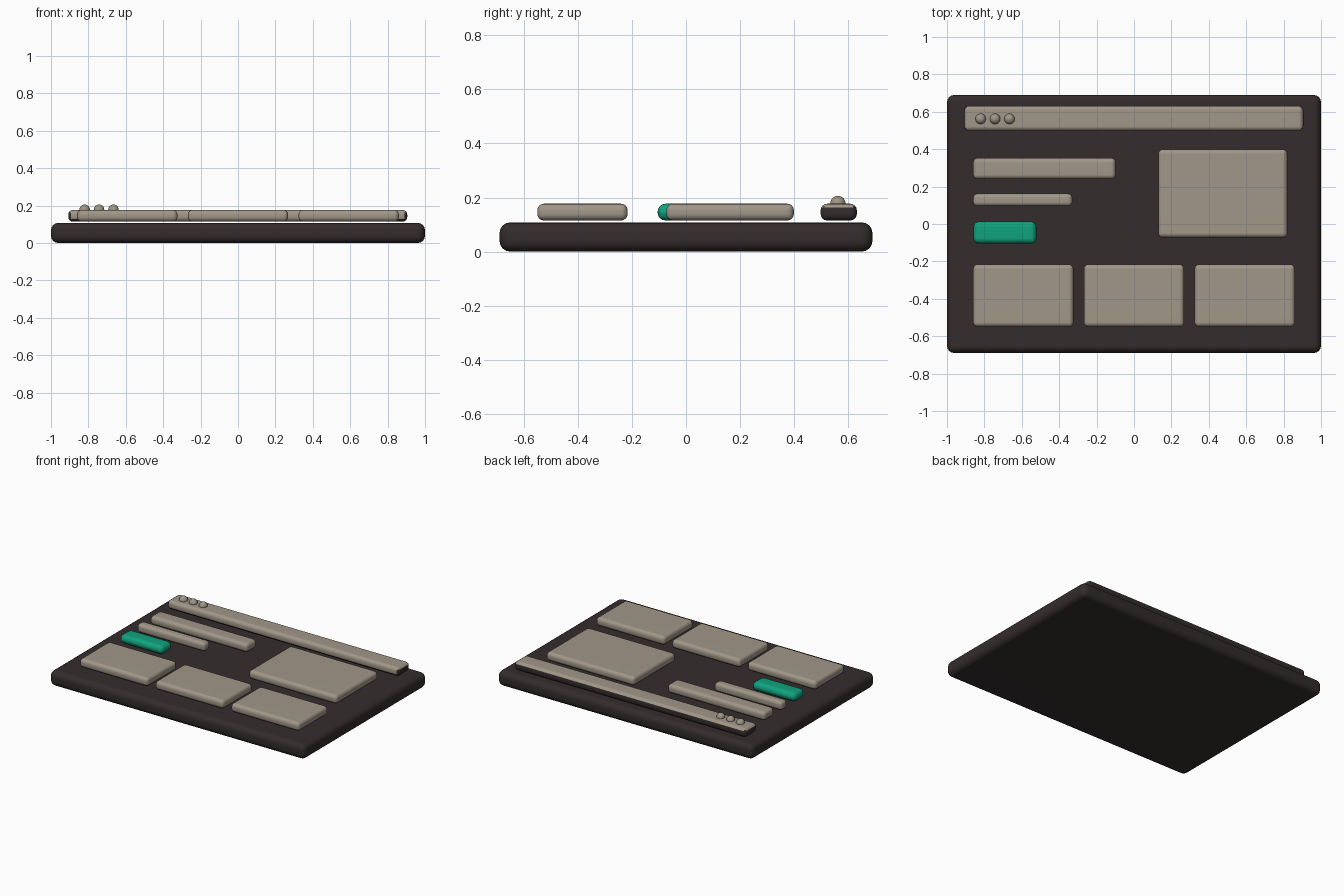
import bpy, bmesh

if "Cube" in bpy.data.objects:
    bpy.data.objects.remove(bpy.data.objects["Cube"])


def material(name, rgb):
    m = bpy.data.materials.new(name)
    lin = [((c / 255 + 0.055) / 1.055) ** 2.4 for c in rgb]
    m.diffuse_color = (*lin, 1)
    m.use_nodes = True
    m.node_tree.nodes["Principled BSDF"].inputs["Base Color"].default_value = m.diffuse_color
    return m


DARK = material("dark_brown", (52, 44, 44))
BEIGE = material("warm_beige", (161, 151, 136))
GREEN = material("green", (16, 163, 126))


def slab(name, x0, x1, y0, y1, z0, z1, radius, mat):
    """Rounded box between the given limits."""
    bm = bmesh.new()
    bmesh.ops.create_cube(bm, size=1)
    for v in bm.verts:
        v.co = (x1 if v.co.x > 0 else x0,
                y1 if v.co.y > 0 else y0,
                z1 if v.co.z > 0 else z0)
    bmesh.ops.bevel(bm, geom=bm.edges[:], offset=radius, segments=4,
                    profile=0.5, affect='EDGES')
    for f in bm.faces:
        f.smooth = True
    mesh = bpy.data.meshes.new(name)
    bm.to_mesh(mesh)
    bm.free()
    mesh.materials.append(mat)
    ob = bpy.data.objects.new(name, mesh)
    bpy.context.collection.objects.link(ob)
    # keep the broad faces flat-shaded between rounded edges
    ob.modifiers.new("weighted_normals", 'WEIGHTED_NORMAL')
    return ob


Z0, Z1 = 0.115, 0.177

# Window base
slab("window_base", -1, 1, -0.69, 0.69, 0, 0.108, 0.04, DARK)

# Title bar: pale top and front, dark ends and back
bar = slab("title_bar", -0.907, 0.905, 0.498, 0.632, Z0, Z1, 0.024, BEIGE)
bar.data.materials.append(DARK)
for p in bar.data.polygons:
    n = p.normal
    if n.z < 0.5 and (abs(n.x) > 0.5 or n.y > 0.3 or n.z < -0.3):
        p.material_index = 1

# Three window buttons on the title bar
for i in range(3):
    bm = bmesh.new()
    bmesh.ops.create_uvsphere(bm, u_segments=24, v_segments=14, radius=0.028)
    for f in bm.faces:
        f.smooth = True
    mesh = bpy.data.meshes.new(f"window_button_{i + 1}")
    bm.to_mesh(mesh)
    bm.free()
    mesh.materials.append(BEIGE)
    ob = bpy.data.objects.new(mesh.name, mesh)
    ob.location = (-0.82 + i * 0.077, 0.562, 0.178)
    bpy.context.collection.objects.link(ob)

# Headline, subtitle, action button and picture panel
slab("headline_bar", -0.86, -0.098, 0.24, 0.353, Z0, Z1, 0.024, BEIGE)
slab("subtitle_bar", -0.86, -0.33, 0.095, 0.162, Z0, Z1, 0.022, BEIGE)
slab("action_button", -0.858, -0.522, -0.105, 0.013, Z0, Z1, 0.029, GREEN)
slab("picture_panel", 0.13, 0.82, -0.073, 0.399, Z0, Z1, 0.024, BEIGE)

# Row of three cards
for i in range(3):
    cx = (i - 1) * 0.592
    slab(f"card_{i + 1}", cx - 0.268, cx + 0.268, -0.55, -0.216,
         Z0, Z1, 0.024, BEIGE)
